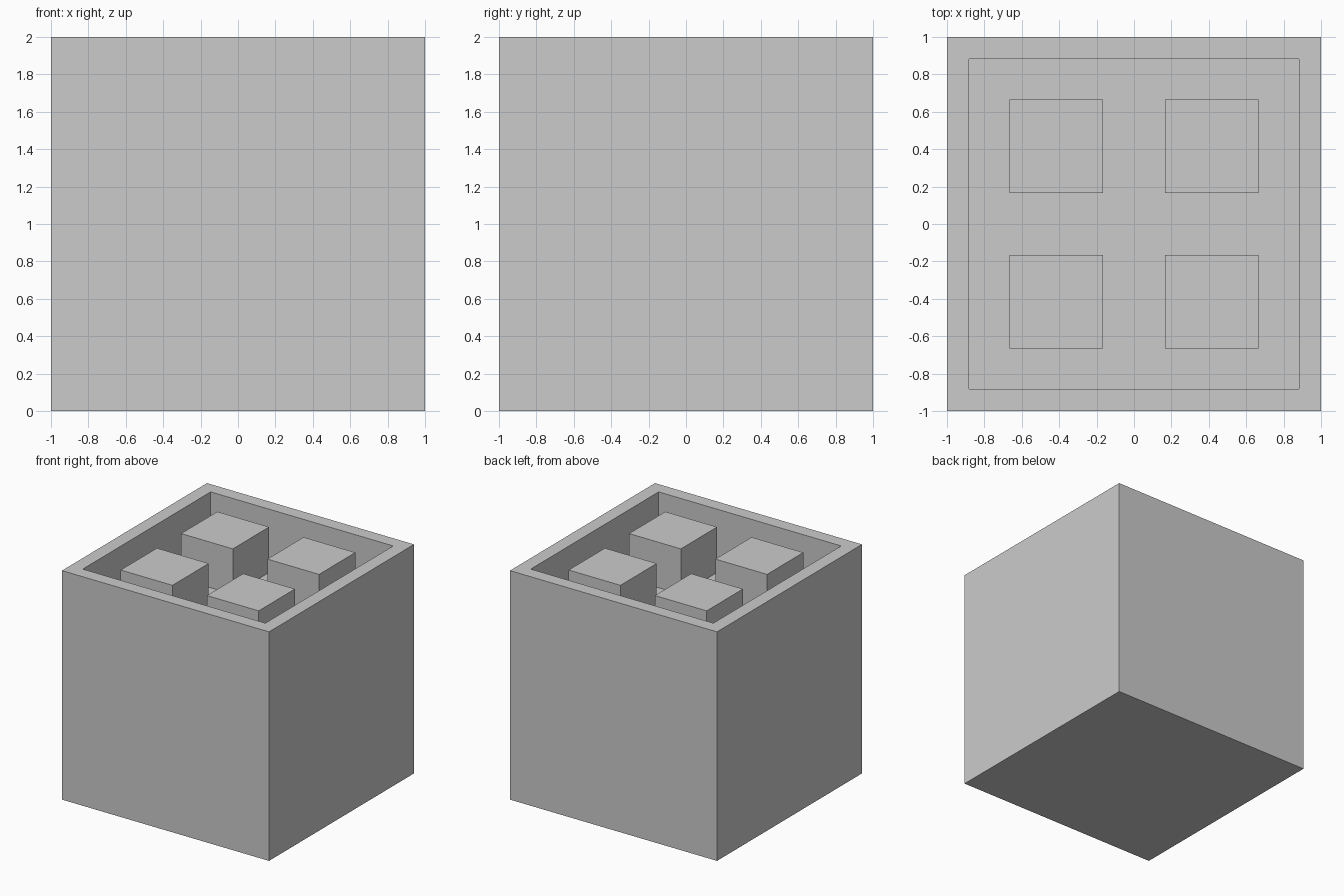
import bpy, bmesh

if "Cube" in bpy.data.objects:
    bpy.data.objects.remove(bpy.data.objects["Cube"])

POCKET = 5 / 6      # half width of the recess
FLOOR = 1.57        # height of the recess floor
PEG_TOP = 1.967     # pegs stop just below the rim


def box_bmesh(center, size):
    bm = bmesh.new()
    bmesh.ops.create_cube(bm, size=1)
    bmesh.ops.scale(bm, vec=size, verts=bm.verts)
    bmesh.ops.translate(bm, vec=center, verts=bm.verts)
    return bm


def finish(bm, name):
    mesh = bpy.data.meshes.new(name)
    bm.normal_update()
    bm.to_mesh(mesh)
    bm.free()
    obj = bpy.data.objects.new(name, mesh)
    bpy.context.collection.objects.link(obj)
    return obj


def top_face(bm):
    bm.normal_update()
    return max(bm.faces, key=lambda f: f.calc_center_median().z)


# Block with a square recess: inset the top, then push it down
bm = box_bmesh((0, 0, 1), (2, 2, 2))
top = top_face(bm)
bmesh.ops.inset_region(bm, faces=[top], thickness=1 - POCKET)
floor = bmesh.ops.extrude_discrete_faces(bm, faces=[top])["faces"][0]
bmesh.ops.translate(bm, vec=(0, 0, FLOOR - 2), verts=floor.verts)
finish(bm, "recessed_block")

# Four square pegs standing on the recess floor (open underneath)
for side_x, x in (("left", -5 / 12), ("right", 5 / 12)):
    for side_y, y in (("front", -5 / 12), ("back", 5 / 12)):
        bm = box_bmesh((x, y, (FLOOR + PEG_TOP) / 2), (0.5, 0.5, PEG_TOP - FLOOR))
        base = min(bm.faces, key=lambda f: f.calc_center_median().z)
        bmesh.ops.delete(bm, geom=[base], context='FACES_ONLY')
        finish(bm, f"peg_{side_y}_{side_x}")
